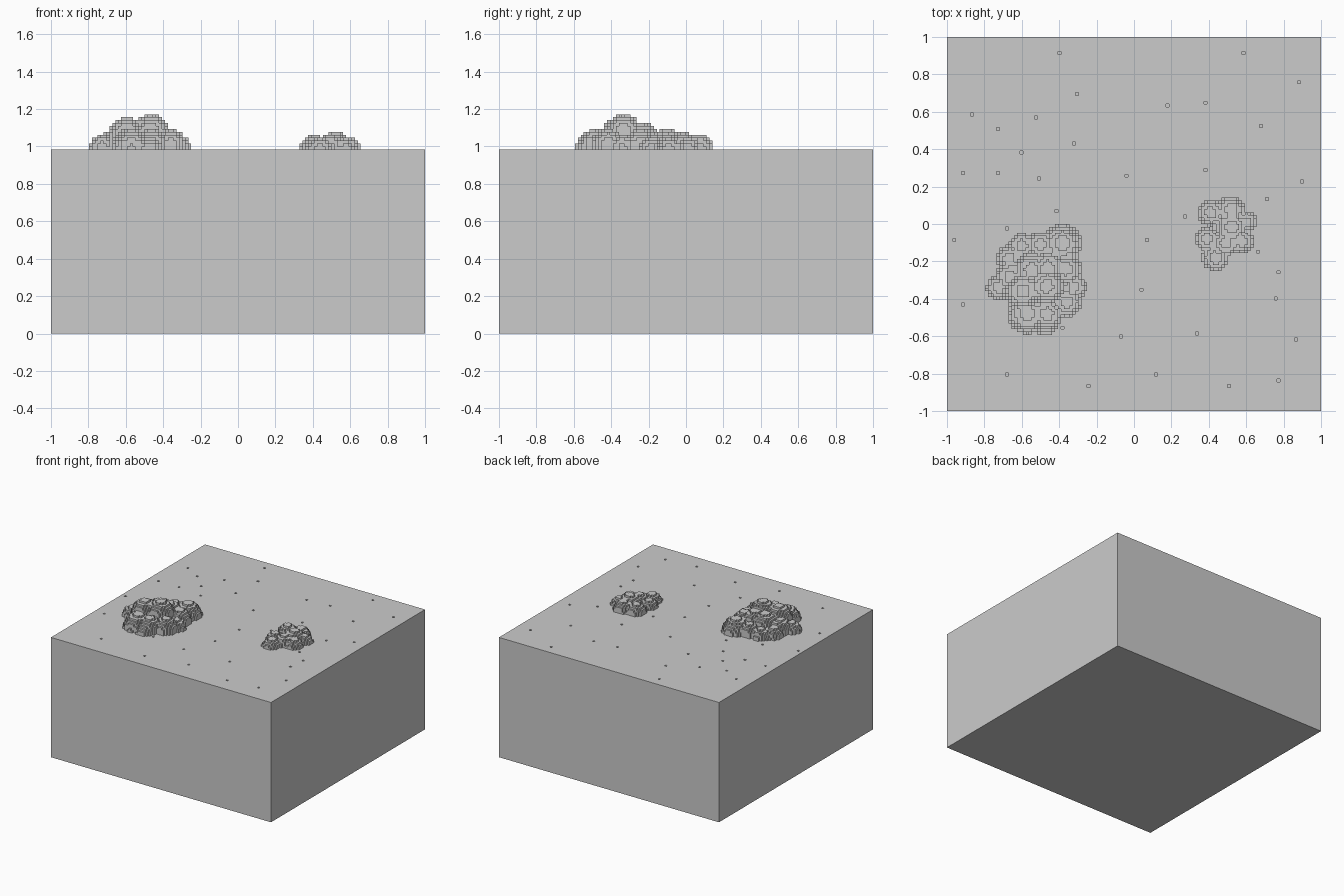
import bpy, bmesh, math

if "Cube" in bpy.data.objects:
    bpy.data.objects.remove(bpy.data.objects["Cube"])

U = 2 / 128          # one voxel
TOP = 63             # ground height in voxels

grey = bpy.data.materials.new("stone grey")
grey.diffuse_color = (0.6, 0.6, 0.6, 1)
grey.use_nodes = True
grey.node_tree.nodes["Principled BSDF"].inputs["Base Color"].default_value = grey.diffuse_color


def finish(name, bm):
    me = bpy.data.meshes.new(name)
    bmesh.ops.remove_doubles(bm, verts=bm.verts, dist=1e-5)
    bmesh.ops.recalc_face_normals(bm, faces=bm.faces)
    bm.to_mesh(me)
    bm.free()
    me.materials.append(grey)
    ob = bpy.data.objects.new(name, me)
    bpy.context.collection.objects.link(ob)
    return ob


def add_box(bm, lo, hi):
    verts = bmesh.ops.create_cube(bm, size=1)["verts"]
    for v in verts:
        v.co = [lo[k] if v.co[k] < 0 else hi[k] for k in range(3)]


def rock(name, balls):
    """Stepped boulder: union of balls (x, y, radius, top) snapped to voxels."""
    h = {}
    for x, y, r, top in balls:
        cx, cy, cz = x * 64, y * 64, top - r
        for i in range(int(cx - r) - 2, int(cx + r) + 2):
            for j in range(int(cy - r) - 2, int(cy + r) + 2):
                d = r * r - (i + .5 - cx) ** 2 - (j + .5 - cy) ** 2
                if d > 0:
                    t = math.floor(cz + math.sqrt(d) + .5)
                    if t > 0:
                        h[i, j] = max(h.get((i, j), 0), t)
    bm = bmesh.new()

    def quad(pts):
        bm.faces.new([bm.verts.new((a * U, b * U, (TOP + c) * U)) for a, b, c in pts])

    for (i, j), t in h.items():
        quad([(i, j, t), (i + 1, j, t), (i + 1, j + 1, t), (i, j + 1, t)])
        quad([(i, j, 0), (i, j + 1, 0), (i + 1, j + 1, 0), (i + 1, j, 0)])
        for di, dj, a, b in ((1, 0, (i + 1, j), (i + 1, j + 1)),
                             (-1, 0, (i, j + 1), (i, j)),
                             (0, 1, (i + 1, j + 1), (i, j + 1)),
                             (0, -1, (i, j), (i + 1, j))):
            for k in range(h.get((i + di, j + dj), 0), t):
                quad([(*a, k), (*b, k), (*b, k + 1), (*a, k + 1)])
    return finish(name, bm)


# Ground block
bm = bmesh.new()
add_box(bm, (-1, -1, 0), (1, 1, TOP * U))
ground = finish("ground_block", bm)

# One-voxel pits scattered over the ground
pits = [(-.395, .92), (.58, .91), (.88, .75), (-.31, .70), (.175, .64), (.39, .655),
        (-.865, .58), (-.725, .51), (-.525, .57), (.68, .525), (-.32, .425),
        (-.595, .38), (-.91, .27), (-.725, .28), (-.51, .24), (-.04, .255),
        (.38, .295), (.895, .225), (.705, .125), (.28, .04), (-.41, .065),
        (-.68, -.02), (-.955, -.08), (.065, -.08), (.665, -.15), (.78, -.26),
        (.035, -.345), (.75, -.405), (-.91, -.43), (-.39, -.56), (-.065, -.605),
        (.335, -.59), (.865, -.62), (-.68, -.805), (-.235, -.875), (.12, -.805),
        (.505, -.875), (.78, -.835)]
bm = bmesh.new()
for x, y in pits:
    i, j = round(x * 64 - .5), round(y * 64 - .5)
    add_box(bm, (i * U, j * U, (TOP - 1) * U), ((i + 1) * U, (j + 1) * U, (TOP + 1) * U))
cutter = finish("pit_cutter", bm)

# Cut the pits, then remove the helper
mod = ground.modifiers.new("pits", "BOOLEAN")
mod.operation = "DIFFERENCE"
mod.solver = "EXACT"
mod.object = cutter
cutter.hide_render = True
bpy.context.view_layer.objects.active = ground
ground.select_set(True)
bpy.ops.object.modifier_apply(modifier=mod.name)
bpy.data.objects.remove(cutter)

# Boulders
rock("large_rock", [
    (-.385, -.105, 6.7, 7), (-.50, -.11, 4.5, 6), (-.60, -.115, 4.2, 5),
    (-.665, -.185, 4.5, 5), (-.55, -.245, 6, 9), (-.46, -.23, 5.5, 9),
    (-.365, -.24, 5.5, 7), (-.725, -.34, 4.2, 5), (-.66, -.28, 5, 7),
    (-.595, -.36, 6, 11), (-.465, -.335, 6, 12), (-.32, -.34, 4.2, 5),
    (-.36, -.42, 5, 7), (-.57, -.48, 7, 7), (-.465, -.48, 5.5, 7),
    (-.47, -.535, 4.2, 4)])
rock("small_rock", [
    (.41, .06, 4.5, 5), (.52, .075, 4.7, 5), (.52, -.015, 5.5, 6),
    (.60, .01, 3.7, 4), (.39, -.08, 4, 4), (.49, -.10, 4.5, 5),
    (.575, -.09, 4.2, 4), (.435, -.18, 4.7, 4)])
